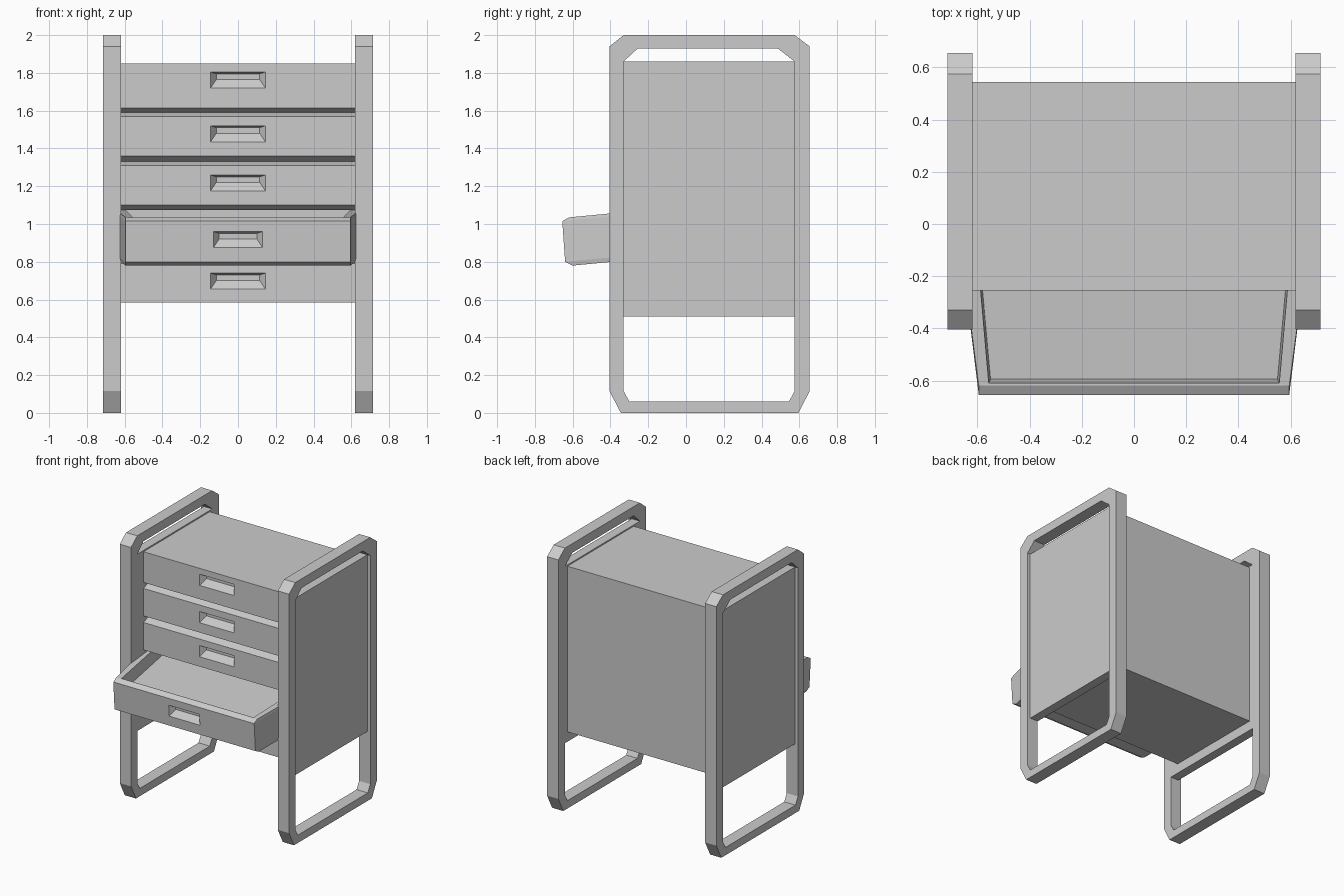
import bpy, bmesh

if "Cube" in bpy.data.objects:
    bpy.data.objects.remove(bpy.data.objects["Cube"])


def finish(name, bm):
    bmesh.ops.recalc_face_normals(bm, faces=bm.faces)
    me = bpy.data.meshes.new(name)
    bm.to_mesh(me)
    bm.free()
    ob = bpy.data.objects.new(name, me)
    bpy.context.collection.objects.link(ob)
    return ob


def bridge(bm, a, b):
    n = len(a)
    return [bm.faces.new((a[i], a[(i + 1) % n], b[(i + 1) % n], b[i])) for i in range(n)]


def loft(bm, loops):
    """Skin a list of point loops and cap both ends; returns faces per band."""
    rings = [[bm.verts.new(p) for p in loop] for loop in loops]
    bands = [bridge(bm, a, b) for a, b in zip(rings, rings[1:])]
    first = bm.faces.new(rings[0])
    last = bm.faces.new(rings[-1])
    return bands, first, last


def prism(name, profile, x0, x1):
    bm = bmesh.new()
    loft(bm, [[(x, y, z) for y, z in profile] for x in (x0, x1)])
    return finish(name, bm)


def add_pocket(bm, face, w, z0, z1, depth=0.04):
    """Replace a front quad by a quad frame with a tapered finger pull."""
    vs = sorted(face.verts, key=lambda v: v.co.z)
    low = sorted(vs[:2], key=lambda v: v.co.x)
    top = sorted(vs[2:], key=lambda v: -v.co.x)
    a, b = low[0].co.copy(), top[0].co.copy()

    def ring(w, z0, z1, d):
        pts = [(-w, z0), (w, z0), (w, z1), (-w, z1)]
        return [bm.verts.new((x, a.y + (b.y - a.y) * (z - a.z) / (b.z - a.z) + d, z))
                for x, z in pts]

    bm.faces.remove(face)
    hole = ring(w, z0, z1, 0)
    back = ring(w - 0.03, z0 + 0.045, z1 - 0.01, depth)
    bridge(bm, low + top, hole)
    bridge(bm, hole, back)
    bm.faces.new(back)


# Chamfered side loops with panels filling their upper part
outer = [(-0.345, 0), (0.595, 0), (0.655, 0.115), (0.655, 1.94),
         (0.575, 2), (-0.33, 2), (-0.405, 1.94), (-0.405, 0.115)]
inner = [(-0.30, 0.06), (0.545, 0.06), (0.575, 0.115), (0.575, 1.86),
         (0.485, 1.93), (-0.255, 1.93), (-0.33, 1.86), (-0.33, 0.115)]
panel = [(-0.33, 0.51), (0.575, 0.51), (0.575, 1.86), (-0.33, 1.86)]
for side, s in (("left", -1), ("right", 1)):
    bm = bmesh.new()
    rings = [[bm.verts.new((s * x, y, z)) for y, z in prof]
             for x, prof in ((0.62, outer), (0.715, outer), (0.715, inner), (0.62, inner))]
    for i in range(4):
        bridge(bm, rings[i], rings[(i + 1) % 4])
    finish(side + "_frame", bm)
    prism(side + "_panel", panel, s * 0.62, s * 0.69)

# Cabinet body with the slot for the open drawer
prism("cabinet_body", [(0.545, 0.585), (0.545, 1.85), (-0.2, 1.85), (-0.2, 1.075),
                       (-0.05, 1.075), (-0.05, 0.81), (-0.2, 0.81), (-0.2, 0.585)],
      -0.62, 0.62)


# Closed drawer fronts: back low, front low, front high, back high, pull bottom
W = 0.62
for i, (b0, f0, f1, b1, pull) in enumerate([
        (1.59, 1.615, 1.85, 1.85, 1.72),
        (1.33, 1.36, 1.57, 1.59, 1.435),
        (1.075, 1.10, 1.31, 1.33, 1.175),
        (0.585, 0.585, 0.79, 0.81, 0.655)]):
    bm = bmesh.new()
    _, _, front = loft(bm, [
        [(-W, y, z0), (W, y, z0), (W, y, z1), (-W, y, z1)]
        for y, z0, z1 in ((-0.2, b0, b1), (-0.255, f0, f1))])
    add_pocket(bm, front, 0.145, pull, pull + 0.085)
    finish(f"drawer_front_{i + 1}", bm)

# Open drawer: tapered tray sagging toward the front
BACK = -0.05
bm = bmesh.new()
loops = []
for y, z, wf, wb in [(-0.60, 0.78, 0.595, 0.665), (-0.64, 0.80, 0.595, 0.67),
                     (-0.655, 1.015, 0.595, 0.67), (-0.62, 1.035, 0.595, 0.67),
                     (-0.61, 1.035, 0.557, 0.605), (-0.595, 0.94, 0.55, 0.598)]:
    yb = BACK if z != 0.94 and wf > 0.56 else BACK - 0.01
    zb = z + 0.095 * (yb - y)
    loops.append([(-wf, y, z), (wf, y, z), (wb, yb, zb), (-wb, yb, zb)])
bands, _, _ = loft(bm, loops)
add_pocket(bm, bands[1][0], 0.13, 0.875, 0.96)
finish("open_drawer", bm)
